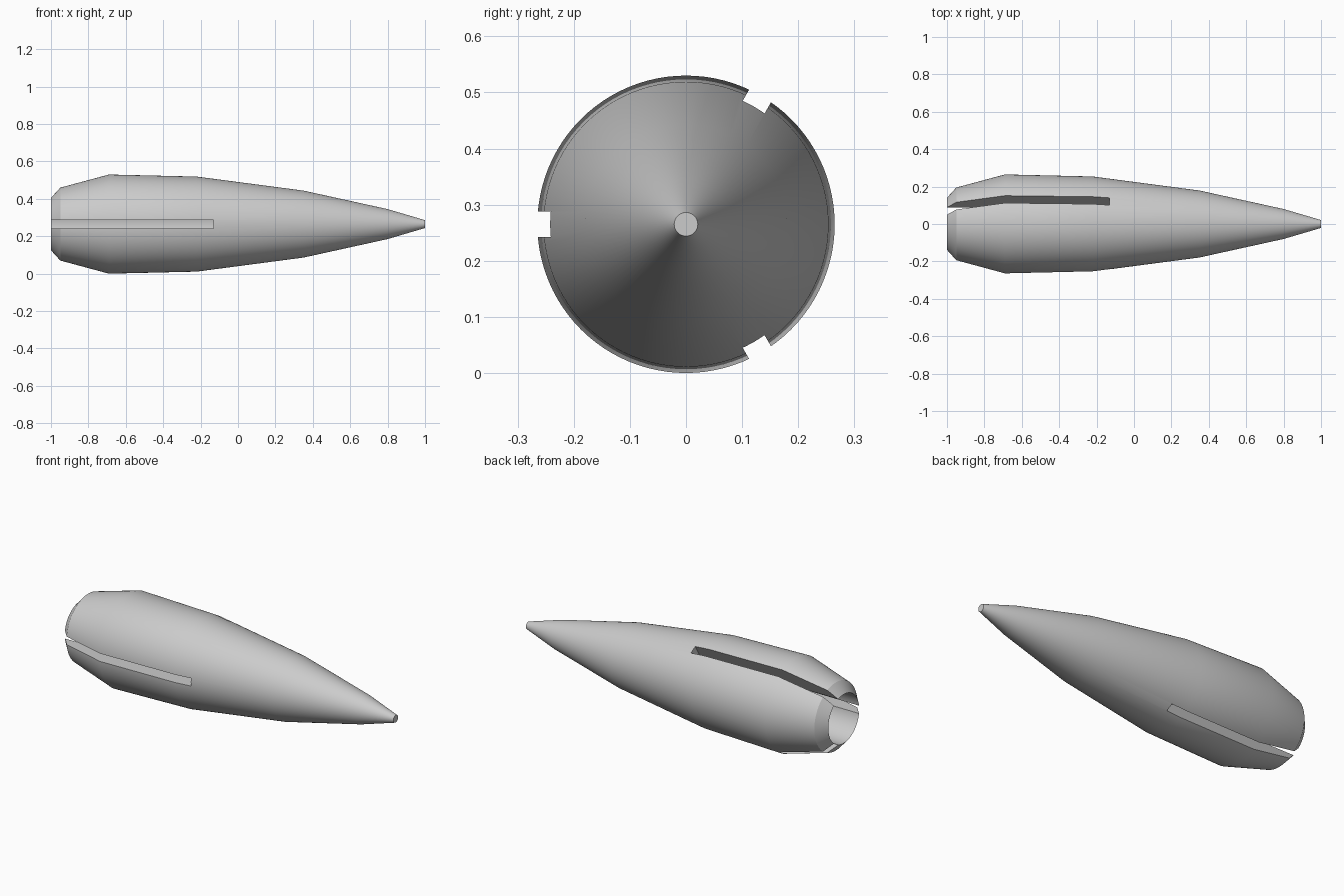
import bpy, bmesh, math
from mathutils import Matrix, Vector

if "Cube" in bpy.data.objects:
    bpy.data.objects.remove(bpy.data.objects["Cube"], do_unlink=True)

AXIS_Z = 0.265      # height of the long axis
SEGMENTS = 96
SLOT_END = -0.13
SLOT_WIDTH = 0.045
BORE = 0.14

# One plain grey for the whole shell
grey = bpy.data.materials.new("light_grey")
grey.use_nodes = True
colour = (0.6, 0.6, 0.6, 1)
grey.diffuse_color = colour
grey.node_tree.nodes["Principled BSDF"].inputs["Base Color"].default_value = colour


def add_object(name, bm):
    bmesh.ops.recalc_face_normals(bm, faces=bm.faces[:])
    mesh = bpy.data.meshes.new(name)
    bm.to_mesh(mesh)
    bm.free()
    mesh.materials.append(grey)
    obj = bpy.data.objects.new(name, mesh)
    bpy.context.collection.objects.link(obj)
    obj.location.z = AXIS_Z
    return obj


def revolve(name, profile):
    """Turn (x, radius) points around the x axis."""
    bm = bmesh.new()
    verts = [bm.verts.new((x, 0, r)) for x, r in profile]
    edges = [bm.edges.new(pair) for pair in zip(verts, verts[1:])]
    bmesh.ops.spin(bm, geom=verts + edges, cent=(0, 0, 0), axis=(1, 0, 0),
                   angle=math.tau, steps=SEGMENTS, use_duplicate=False)
    bmesh.ops.remove_doubles(bm, verts=bm.verts[:], dist=1e-5)
    return add_object(name, bm)


# Hollow tapered shell: tip, outer skin, sharp rear rim, inner bore
body = revolve("tapered_shell", [
    (1, 0), (1, 0.021), (0.8, 0.08), (0.35, 0.179), (-0.22, 0.254),
    (-0.69, 0.265), (-0.95, 0.195), (-1, BORE),
    (SLOT_END + 0.01, BORE), (SLOT_END + 0.01, 0)])

# Three long radial slots, open at the rear
bm = bmesh.new()
for angle in (60, 180, 300):
    turn = Matrix.Rotation(math.radians(angle), 4, 'X')
    shift = Matrix.Translation(Vector(((SLOT_END - 1.1) / 2, 0.22, 0)))
    size = Matrix.Diagonal((1.1 + SLOT_END, 0.3, SLOT_WIDTH, 1))
    bmesh.ops.create_cube(bm, size=1, matrix=turn @ shift @ size)
cutter = add_object("slot_cutter", bm)
cutter.hide_render = True
cutter.hide_viewport = False

bpy.context.view_layer.objects.active = body
cut = body.modifiers.new("slots", 'BOOLEAN')
cut.operation = 'DIFFERENCE'
cut.solver = 'EXACT'
cut.object = cutter
bpy.ops.object.select_all(action='DESELECT')
body.select_set(True)
bpy.ops.object.modifier_apply(modifier=cut.name)
bpy.data.objects.remove(cutter, do_unlink=True)

bpy.ops.object.shade_smooth_by_angle(angle=math.radians(30))
